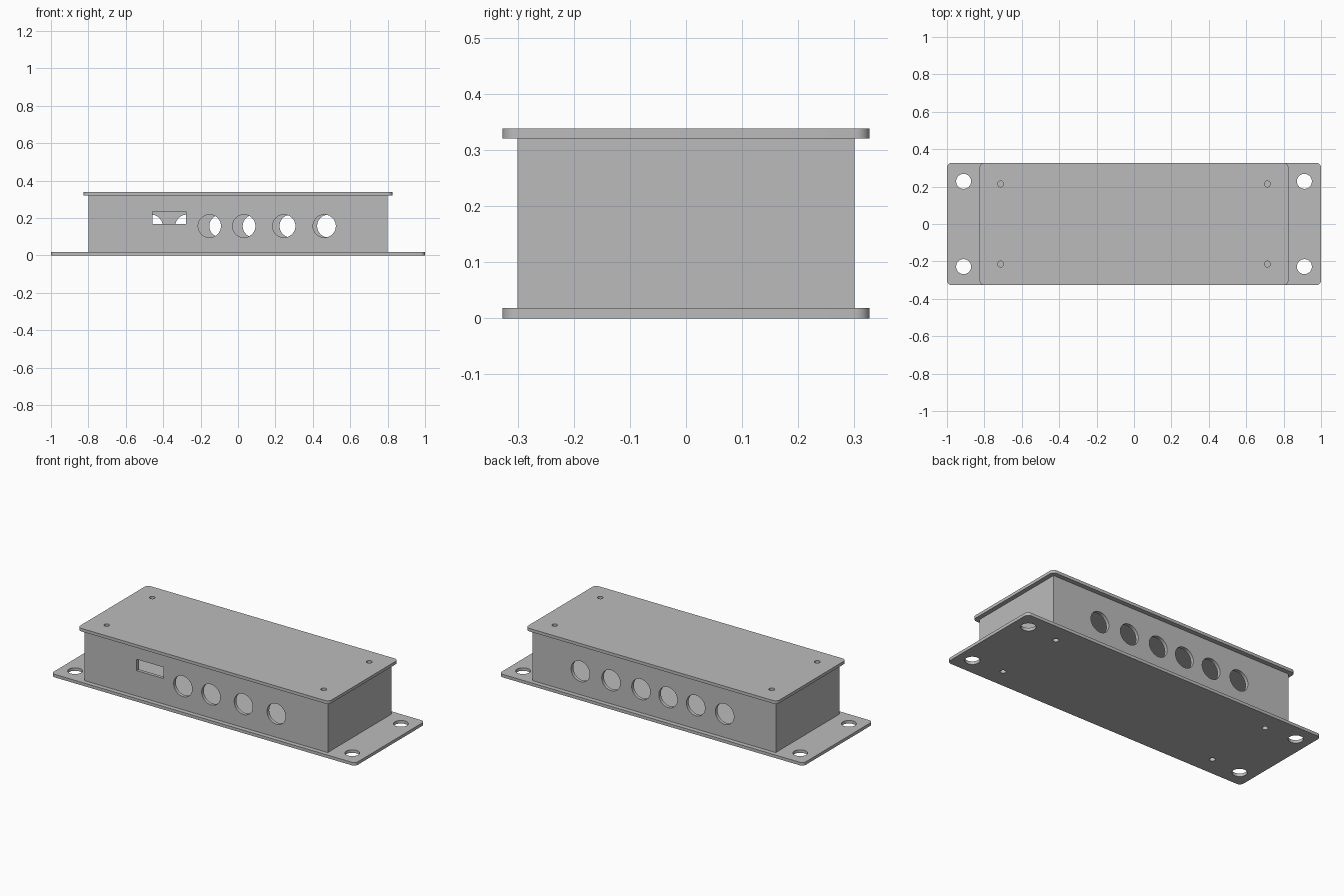
import bpy, bmesh, math
from mathutils import Matrix, Vector

if "Cube" in bpy.data.objects:
    bpy.data.objects.remove(bpy.data.objects["Cube"], do_unlink=True)

grey = bpy.data.materials.new("plain grey")
grey.use_nodes = True
COLOUR = (0.5, 0.5, 0.5, 1)
grey.diffuse_color = COLOUR
grey.node_tree.nodes["Principled BSDF"].inputs["Base Color"].default_value = COLOUR

PLATE = 0.018      # plate thickness
LID_Z = 0.32       # underside of the lid
WALL = 0.02
PORT_Z, PORT_R = 0.157, 0.061
SCREWS = [(x, y) for x in (-0.713, 0.713) for y in (-0.214, 0.214)]
MOUNTS = [(x, y) for x in (-0.911, 0.911) for y in (-0.228, 0.228)]


def add_box(bm, lo, hi, radius=0):
    """Box between two corners, optionally with rounded vertical edges."""
    lo, hi = Vector(lo), Vector(hi)
    mat = Matrix.Translation((lo + hi) / 2) @ Matrix.Diagonal((*(hi - lo), 1))
    verts = bmesh.ops.create_cube(bm, size=1, matrix=mat)["verts"]
    if radius:
        edges = {e for v in verts for e in v.link_edges
                 if abs(e.verts[0].co.z - e.verts[1].co.z) > 0.001}
        bmesh.ops.bevel(bm, geom=list(edges), offset=radius, segments=8,
                        profile=0.5, affect='EDGES')


def add_rod(bm, centre, radius, depth, axis='Z', sides=48):
    mat = Matrix.Translation(centre)
    if axis == 'Y':
        mat = mat @ Matrix.Rotation(math.pi / 2, 4, 'X')
    bmesh.ops.create_cone(bm, cap_ends=True, segments=sides, radius1=radius,
                          radius2=radius, depth=depth, matrix=mat)


def make_object(name, bm):
    mesh = bpy.data.meshes.new(name)
    bm.to_mesh(mesh)
    bm.free()
    mesh.materials.append(grey)
    obj = bpy.data.objects.new(name, mesh)
    bpy.context.collection.objects.link(obj)
    return obj


def select_only(obj):
    bpy.ops.object.select_all(action='DESELECT')
    obj.select_set(True)
    bpy.context.view_layer.objects.active = obj


def finish(obj, cutter_bm=None):
    """Cut the openings, then smooth the curved faces."""
    select_only(obj)
    if cutter_bm:
        cutter = make_object("cutter", cutter_bm)
        cutter.hide_render = True
        mod = obj.modifiers.new("openings", 'BOOLEAN')
        mod.operation, mod.solver, mod.object = 'DIFFERENCE', 'EXACT', cutter
        bpy.ops.object.modifier_apply(modifier=mod.name)
        bpy.data.objects.remove(cutter, do_unlink=True)
    bpy.ops.object.shade_smooth_by_angle(angle=math.radians(30))


# Base plate with mounting ears
bm, cut = bmesh.new(), bmesh.new()
add_box(bm, (-1, -0.327, 0), (1, 0.327, PLATE), 0.026)
for x, y in MOUNTS:
    add_rod(cut, (x, y, 0), 0.04, 0.2)
for x, y in SCREWS:
    add_rod(cut, (x, y, 0), 0.016, 0.2, sides=24)
finish(make_object("base_plate", bm), cut)

# Lid
bm, cut = bmesh.new(), bmesh.new()
add_box(bm, (-0.826, -0.327, LID_Z), (0.826, 0.327, LID_Z + PLATE), 0.026)
for x, y in SCREWS:
    add_rod(cut, (x, y, LID_Z), 0.016, 0.2, sides=24)
finish(make_object("lid", bm), cut)

# Hollow body with round ports on both long sides and a slot at the front
bm, cut = bmesh.new(), bmesh.new()
add_box(bm, (-0.8, -0.3, PLATE), (0.8, 0.3, LID_Z))
add_box(cut, (-0.8 + WALL, -0.3 + WALL, -0.1), (0.8 - WALL, 0.3 - WALL, 0.5))
body = make_object("body_walls", bm)
finish(body, cut)
cut = bmesh.new()
for x in (-0.152, 0.032, 0.246, 0.462):
    add_rod(cut, (x, -0.3, PORT_Z), PORT_R, 0.2, 'Y')
for x in (-0.464, -0.274, -0.092, 0.086, 0.283, 0.484):
    add_rod(cut, (x, 0.3, PORT_Z), PORT_R, 0.2, 'Y')
add_box(cut, (-0.456, -0.4, 0.169), (-0.278, -0.2, 0.236))
finish(body, cut)

# Screw posts inside the corners, with blind pilot holes at both ends
for i, (x, y) in enumerate(SCREWS):
    bm, cut = bmesh.new(), bmesh.new()
    add_rod(bm, (x, y, (PLATE + LID_Z) / 2), 0.04, LID_Z - PLATE)
    for z in (PLATE, LID_Z):
        add_rod(cut, (x, y, z), 0.016, 0.16, sides=24)
    finish(make_object(f"screw_post_{i + 1}", bm), cut)
